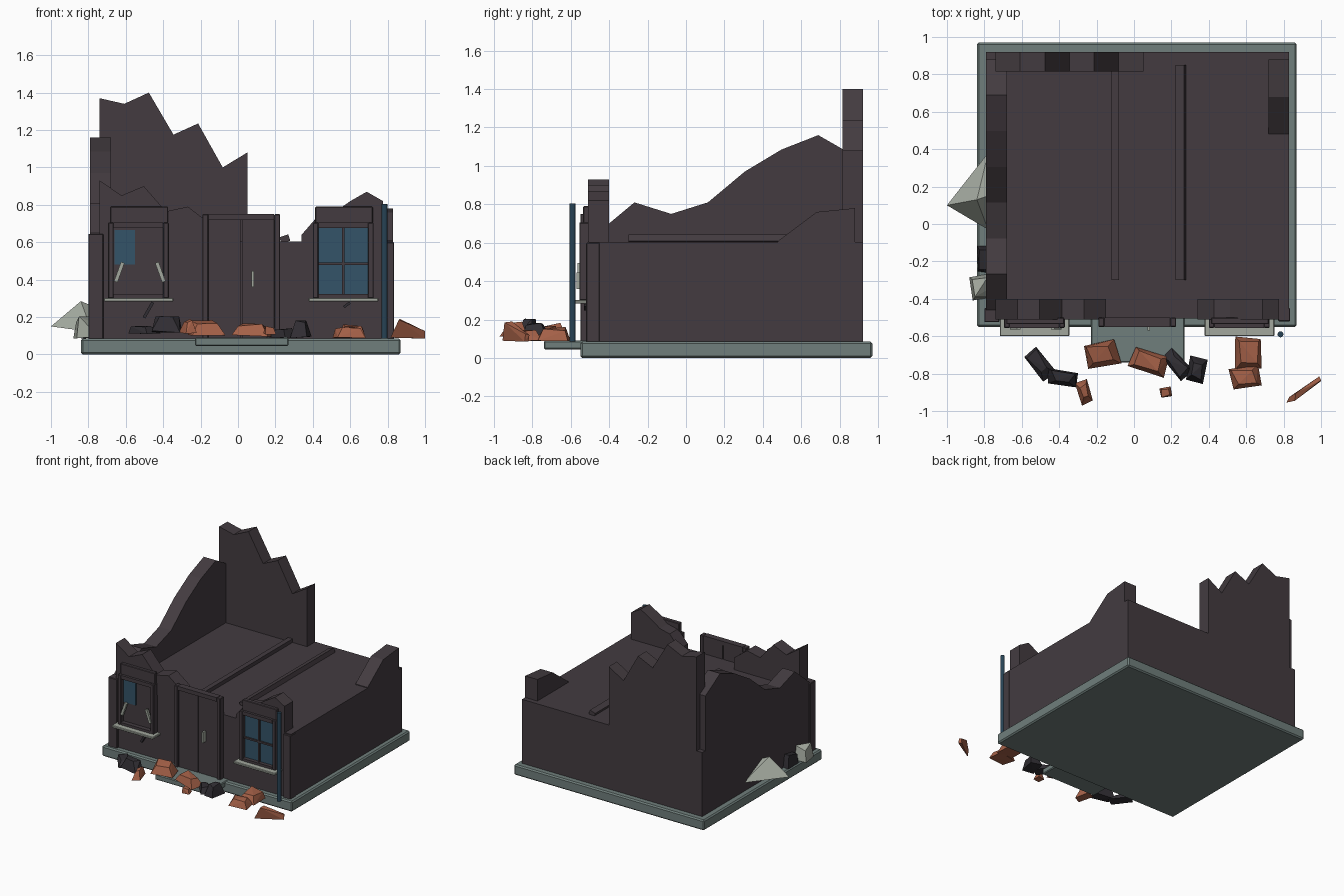
import bpy, bmesh, math, random
from mathutils import Vector, Matrix

random.seed(4)
cube = bpy.data.objects.get("Cube")
if cube:
    bpy.data.objects.remove(cube, do_unlink=True)


def material(name, r, g, b):
    m = bpy.data.materials.new(name)
    m.use_nodes = True
    m.diffuse_color = (r, g, b, 1)
    m.node_tree.nodes["Principled BSDF"].inputs["Base Color"].default_value = (r, g, b, 1)
    return m


WALL = material("dark plum wall", .056, .044, .051)
STONE = material("grey green stone", .16, .21, .2)
PALE = material("pale stone", .36, .39, .34)
GLASS = material("blue glass", .034, .088, .14)
PIPE = material("dark blue metal", .02, .055, .09)
BRICK = material("orange brick", .38, .12, .065)
CHAR = material("charred rubble", .03, .027, .033)


def finish(name, bm, mat):
    bmesh.ops.recalc_face_normals(bm, faces=bm.faces)
    mesh = bpy.data.meshes.new(name)
    bm.to_mesh(mesh)
    bm.free()
    mesh.materials.append(mat)
    obj = bpy.data.objects.new(name, mesh)
    bpy.context.collection.objects.link(obj)
    return obj


def box(name, x, y, z, mat, bevel=0, tilt=0):
    """Box from (low, high) ranges, optionally tilted about the y axis."""
    bm = bmesh.new()
    bmesh.ops.create_cube(bm, size=1)
    size = [r[1] - r[0] for r in (x, y, z)]
    mid = [(r[0] + r[1]) / 2 for r in (x, y, z)]
    bmesh.ops.scale(bm, vec=size, verts=bm.verts)
    bmesh.ops.rotate(bm, matrix=Matrix.Rotation(math.radians(tilt), 3, 'Y'), verts=bm.verts)
    bmesh.ops.translate(bm, vec=mid, verts=bm.verts)
    if bevel:
        bmesh.ops.bevel(bm, geom=bm.edges[:], offset=bevel, segments=1, affect='EDGES')
    return finish(name, bm, mat)


def jagged(name, along, start, end, heights, low, high):
    """Ruined wall: evenly spaced heights along an axis, given thickness."""
    step = (end - start) / (len(heights) - 1)
    pts = [(start, ROOF)] + [(start + i * step, h) for i, h in enumerate(heights)] + [(end, ROOF)]
    bm = bmesh.new()
    place = (lambda u, d, z: (u, d, z)) if along == 'x' else (lambda u, d, z: (d, u, z))
    face = bm.faces.new([bm.verts.new(place(u, low, z)) for u, z in pts])
    out = bmesh.ops.extrude_face_region(bm, geom=[face])
    moved = [v for v in out["geom"] if isinstance(v, bmesh.types.BMVert)]
    bmesh.ops.translate(bm, vec=place(0, high - low, 0), verts=moved)
    return finish(name, bm, WALL)


def hull(name, points, mat):
    bm = bmesh.new()
    for p in points:
        bm.verts.new(p)
    out = bmesh.ops.convex_hull(bm, input=bm.verts[:])
    loose = [v for v in bm.verts if not v.link_faces]
    bmesh.ops.delete(bm, geom=loose, context='VERTS')
    return finish(name, bm, mat)


def rock(name, x, y, z, length, width, height, turn, mat):
    """Irregular faceted chunk with a narrower top."""
    pts = []
    for sx in (-1, 1):
        for sy in (-1, 1):
            for top in (0, 1):
                k = random.uniform(.35, .75) if top else random.uniform(.8, 1)
                v = Vector((sx * length * k / 2, sy * width * k / 2,
                            height * (random.uniform(.7, 1) if top else random.uniform(0, .15))))
                pts.append(Matrix.Rotation(math.radians(turn), 3, 'Z') @ v + Vector((x, y, z)))
    return hull(name, pts, mat)


ROOF = .605
FRONT = -.505

# Base, step and building body
box("foundation", (-.84, .87), (-.55, .97), (0, .085), STONE, .01)
box("door_step", (-.23, .27), (-.74, -.5), (.045, .09), STONE, .006)
box("building_body", (-.79, .83), (FRONT, .92), (.08, ROOF), WALL)
box("left_pilaster", (-.8, -.72), (-.525, -.45), (.08, .645), WALL, .004)
box("right_pilaster", (.77, .835), (-.52, -.45), (.08, .6), WALL, .004)

# Broken walls above the roof
jagged("back_wall", 'x', -.74, .05, (1.37, 1.34, 1.4, 1.175, 1.235, 1, 1.08), .815, .92)
jagged("left_wall", 'y', -.46, .88, (.65, .81, .75, .81, .97, 1.085, 1.16, 1.05), -.79, -.68)
jagged("right_wall", 'y', .48, .88, (.61, .76, .78), .72, .83)
jagged("front_left_parapet", 'x', -.74, -.15, (.93, .85, .9, .765, .79, .7), FRONT - .005, -.4)
jagged("front_right_parapet", 'x', .34, .775, (.64, .74, .76, .82, .87, .82), FRONT - .005, -.4)

# Fallen roof beams
box("roof_beam_1", (-.12, -.08), (-.3, .815), (.6, .635), WALL)
box("roof_beam_2", (.225, .275), (-.3, .85), (.6, .635), WALL, tilt=-18)


def frame(name, x, z, y, bar):
    """Rectangular frame of four bars around the outer x and z ranges."""
    box(name + "_left_bar", (x[0], x[0] + bar), y, z, WALL, .004)
    box(name + "_right_bar", (x[1] - bar, x[1]), y, z, WALL, .004)
    inner = (x[0] + bar, x[1] - bar)
    box(name + "_top_bar", inner, y, (z[1] - bar, z[1]), WALL)
    return inner


# Double door
inner = frame("door_frame", (-.19, .225), (.085, .75), (-.55, -.5), .032)
middle = sum(inner) / 2
for side, x in (("right", (inner[0], middle - .003)), ("left", (middle + .003, inner[1]))):
    box("door_panel_" + side, x, (-.535, -.5), (.09, .72), WALL)
box("door_handle", (.072, .086), (-.57, -.53), (.36, .445), PALE)

# Windows with lintel and sill
for side, x0 in (("broken", -.695), ("whole", .4)):
    x1 = x0 + .325
    inner = frame(side + "_window_frame", (x0, x1), (.3, .705), (-.555, -.5), .03)
    box(side + "_window_bottom_bar", inner, (-.555, -.5), (.3, .322), WALL)
    box(side + "_window_lintel", (x0 + .012, x1 - .004), (-.535, -.5), (.7, .79), WALL, .004)
    box(side + "_window_sill", (x0 - .022, x1 + .025), (-.6, -.5), (.283, .302), PALE, .004)
box("broken_window_boarding", (-.67, -.395), (-.52, -.5), (.32, .68), WALL)
box("broken_window_glass", (-.66, -.55), (-.528, -.519), (.48, .665), GLASS)
box("broken_slat_right", (-.645, -.625), (-.565, -.545), (.385, .495), PALE, tilt=20)
box("broken_slat_left", (-.425, -.405), (-.565, -.545), (.385, .495), PALE, tilt=-20)
box("whole_window_glass", (.425, .7), (-.525, -.5), (.315, .68), GLASS)
box("whole_window_mullion", (.557, .57), (-.54, -.52), (.32, .68), WALL)
box("whole_window_crossbar", (.43, .695), (-.538, -.52), (.478, .492), WALL)
box("splinter_large", (-.487, -.471), (-.53, -.51), (.19, .285), CHAR, tilt=30)
box("splinter_small", (.575, .589), (-.53, -.51), (.245, .285), CHAR, tilt=55)

# Drain pipe
bm = bmesh.new()
bmesh.ops.create_cone(bm, cap_ends=True, segments=12, radius1=.016, radius2=.016, depth=.72,
                      matrix=Matrix.Translation((.783, -.59, .445)))
finish("drain_pipe", bm, PIPE)

# Rubble along the front
rock("brick_chunk_1", -.175, -.695, .1, .2, .15, .085, 12, BRICK)
rock("brick_chunk_2", .08, -.735, .095, .21, .12, .075, -18, BRICK)
rock("brick_chunk_3", .615, -.69, .085, .15, .18, .08, 0, BRICK)
rock("brick_chunk_4", .595, -.82, .085, .18, .13, .07, 10, BRICK)
rock("brick_chunk_5", -.265, -.9, .11, .07, .13, .08, 18, BRICK)
rock("brick_chunk_6", .17, -.9, .105, .07, .06, .05, 10, BRICK)
hull("brick_plank", [(.815, -.955, .09), (.83, -.925, .12), (.86, -.945, .185), (.865, -.905, .19),
                     (1, -.835, .125), (.99, -.815, .12), (1, -.84, .085), (.985, -.82, .085)], BRICK)
rock("charred_chunk_1", -.505, -.75, .11, .2, .1, .05, -52, CHAR)
rock("charred_chunk_2", -.38, -.825, .11, .18, .09, .11, -8, CHAR)
rock("charred_chunk_3", .225, -.745, .085, .18, .09, .06, -48, CHAR)
rock("charred_chunk_4", .335, -.78, .085, .1, .14, .1, -12, CHAR)

# Rubble against the left wall
hull("pale_slab", [(-1, .1, .15), (-.84, .13, .285), (-.78, .38, .15), (-.78, -.03, .12),
                   (-.78, .15, .26), (-.78, .2, .12)], PALE)
rock("pale_chunk", -.815, -.335, .085, .12, .13, .12, 10, PALE)
rock("charred_chunk_side", -.8, -.19, .085, .08, .15, .11, 0, CHAR)
